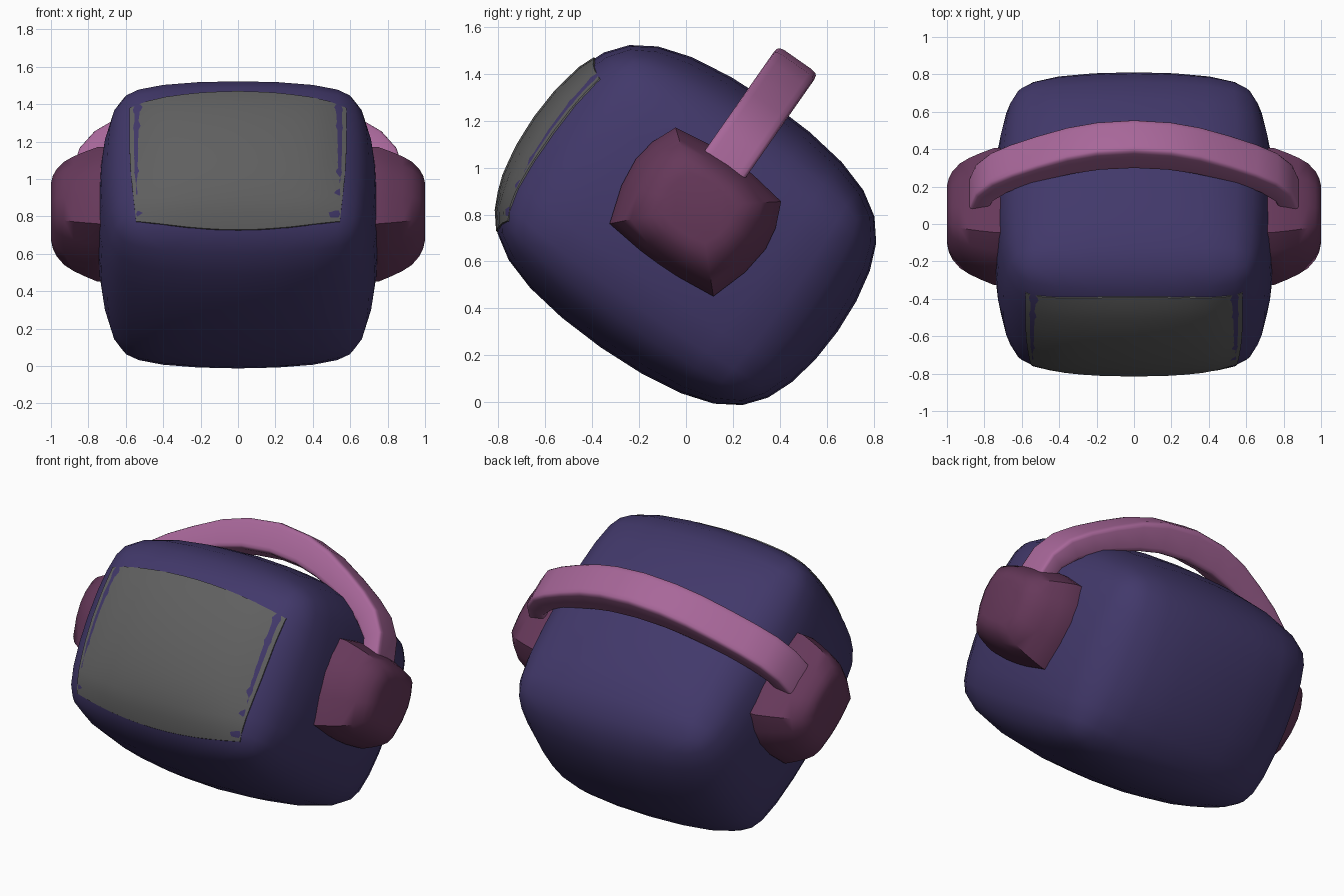
import bpy, bmesh, math
from mathutils import Matrix, Vector
from mathutils.bvhtree import BVHTree

if "Cube" in bpy.data.objects:
    bpy.data.objects.remove(bpy.data.objects["Cube"])

TILT = Matrix.Translation((0, 0, 0.755)) @ Matrix.Rotation(math.radians(-35), 4, 'X')


def material(name, rgb):
    m = bpy.data.materials.new(name)
    m.diffuse_color = (*rgb, 1)
    m.use_nodes = True
    m.node_tree.nodes["Principled BSDF"].inputs["Base Color"].default_value = m.diffuse_color
    return m


def finish(bm, name, mat, angle=35):
    bmesh.ops.recalc_face_normals(bm, faces=bm.faces)
    bm.transform(TILT)
    me = bpy.data.meshes.new(name)
    bm.to_mesh(me)
    bm.free()
    ob = bpy.data.objects.new(name, me)
    bpy.context.collection.objects.link(ob)
    me.materials.append(mat)
    bpy.ops.object.select_all(action='DESELECT')
    ob.select_set(True)
    bpy.context.view_layer.objects.active = ob
    bpy.ops.object.shade_smooth_by_angle(angle=math.radians(angle))
    return ob


def loft(bm, rings):
    # skin a list of closed rings and cap both ends
    vs = [[bm.verts.new(p) for p in r] for r in rings]
    n = len(vs[0])
    for a, b in zip(vs, vs[1:]):
        for i in range(n):
            bm.faces.new((a[i], a[(i + 1) % n], b[(i + 1) % n], b[i]))
    bm.faces.new(vs[0])
    bm.faces.new(vs[-1])


def subdivided(bm, levels):
    # return the cage smoothed by a subdivision surface
    me = bpy.data.meshes.new("cage")
    bm.to_mesh(me)
    bm.free()
    ob = bpy.data.objects.new("cage", me)
    bpy.context.collection.objects.link(ob)
    mod = ob.modifiers.new("smooth", 'SUBSURF')
    mod.levels = levels
    out = bmesh.new()
    out.from_object(ob, bpy.context.evaluated_depsgraph_get())
    bpy.data.objects.remove(ob)
    return out


body_mat = material("indigo", (0.054, 0.040, 0.145))
ear_mat = material("plum", (0.133, 0.040, 0.102))
band_mat = material("pink", (0.39, 0.135, 0.32))
screen_mat = material("dark_grey", (0.115, 0.115, 0.115))

# Body: chamfered box smoothed by subdivision, so faces are domed
size, cham = (0.77, 0.81, 0.66), (0.21, 0.30, 0.30)
bm = bmesh.new()
for sx in (-1, 1):
    for sy in (-1, 1):
        for sz in (-1, 1):
            for full in range(3):
                p = [size[i] - (0 if i == full else cham[i]) for i in range(3)]
                bm.verts.new((sx * p[0], sy * p[1], sz * p[2]))
bmesh.ops.convex_hull(bm, input=bm.verts[:])
bmesh.ops.dissolve_limit(bm, angle_limit=0.02, verts=bm.verts[:], edges=bm.edges[:])
bm = subdivided(bm, 2)
for axis, target in enumerate((0.757, 0.79, 0.636)):
    k = target / max(v.co[axis] for v in bm.verts)
    for v in bm.verts:
        v.co[axis] *= k
surface = BVHTree.FromBMesh(bm)
finish(bm, "body", body_mat)

# Screen: thin curved panel draped over the front face
bm = bmesh.new()
NX, NZ = 12, 12
layers = []
for off in (-0.007, 0.02):
    g = []
    for j in range(NZ + 1):
        t = j / NZ
        half = 0.545 + 0.035 * math.sin(min(t * 1.5, 1) * math.pi / 2)
        row = []
        for i in range(NX + 1):
            s = 2 * i / NX - 1
            lo, hi = -0.485 + 0.065 * s * s, 0.36 - 0.06 * s * s
            w = lo + (hi - lo) * t
            hit, normal = surface.ray_cast(Vector((half * s, -3, w)), Vector((0, 1, 0)))[:2]
            row.append(bm.verts.new(hit + Vector((0, off, 0))))
        g.append(row)
    layers.append(g)
for g in layers:
    for j in range(NZ):
        for i in range(NX):
            bm.faces.new((g[j][i], g[j][i + 1], g[j + 1][i + 1], g[j + 1][i]))


def border(g):
    return g[0] + [r[-1] for r in g[1:-1]] + g[-1][::-1] + [r[0] for r in g[-2:0:-1]]


a, b = border(layers[0]), border(layers[1])
for i in range(len(a)):
    j = (i + 1) % len(a)
    bm.faces.new((a[i], a[j], b[j], b[i]))
finish(bm, "screen", screen_mat)

# Ear pads: cushion outline tapering outward, on both sides
half = [(0, 0.345), (0.11, 0.34), (0.275, 0.315), (0.32, 0.21), (0.337, 0.11),
        (0.322, -0.02), (0.27, -0.182), (0.1, -0.2), (0, -0.203)]
outline = half + [(-v, w) for v, w in half[-2:0:-1]]
taper = ((0.68, 1), (0.75, 1), (0.82, 0.93), (0.88, 0.86), (0.93, 0.78),
         (0.97, 0.665), (0.99, 0.56), (1.0, 0.44))
for side, label in ((1, "right"), (-1, "left")):
    bm = bmesh.new()
    rings = []
    for x, k in taper:
        ring = []
        for v, w in outline:
            d = Vector((v, w - 0.07))
            # corners round off towards the outer end
            d *= k * (1 - (1 - k) * 0.35 * max(0, d.length / 0.30 - 1))
            ring.append((side * x, d.x, 0.07 + 0.03 * (1 - k) + d.y))
        rings.append(ring)
    loft(bm, rings)
    finish(bm, label + "_ear_pad", ear_mat, 50)

# Headband: strap swept between an outer and an inner arch
outer = [(0, 0.852), (0.2, 0.83), (0.36, 0.78), (0.52, 0.70), (0.66, 0.62),
         (0.77, 0.54), (0.85, 0.43), (0.885, 0.29)]
inner = [(0, 0.67), (0.18, 0.655), (0.32, 0.62), (0.46, 0.57), (0.58, 0.51),
         (0.67, 0.45), (0.75, 0.37), (0.785, 0.27)]
pairs = list(zip(outer, inner))
pairs = [((-o[0], o[1]), (-i[0], i[1])) for o, i in pairs[:0:-1]] + pairs
rings = []
for o, i in pairs:
    o, i = Vector(o), Vector(i)
    ring = []
    for k in range(16):
        ang = (k + 0.5) * math.tau / 16
        c, s = (math.copysign(abs(q) ** 0.25, q) for q in (math.cos(ang), math.sin(ang)))
        p = (o + i) / 2 + (o - i) / 2 * s
        ring.append((p.x, -0.012 + 0.105 * c, p.y))
    rings.append(ring)
bm = bmesh.new()
loft(bm, rings)
finish(bm, "headband", band_mat, 50)
